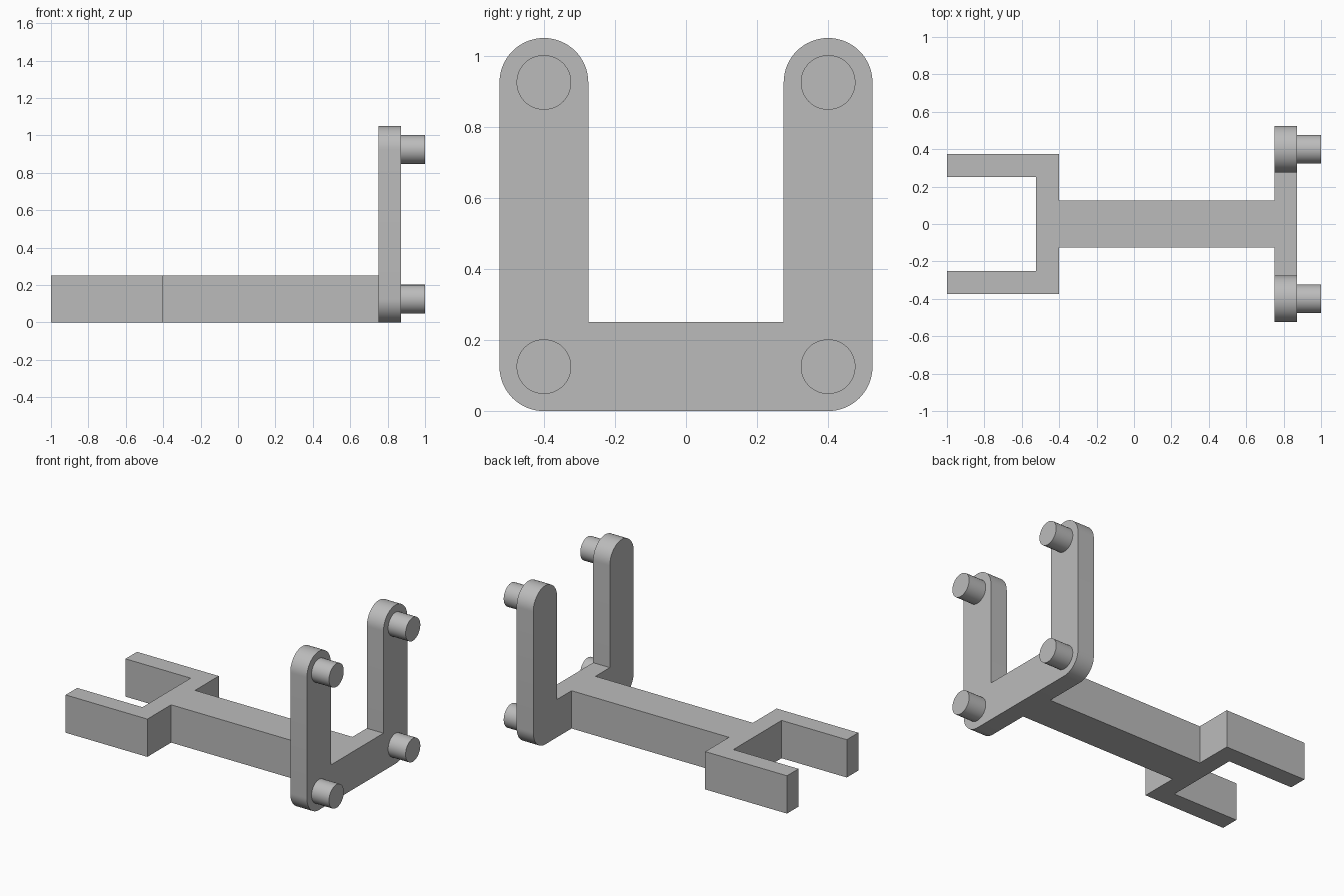
import bpy
import bmesh
from math import cos, sin, pi, radians
from mathutils import Vector

cube = bpy.data.objects.get("Cube")
if cube:
    bpy.data.objects.remove(cube, do_unlink=True)

grey = bpy.data.materials.new("plain grey")
grey.use_nodes = True
colour = (0.5, 0.5, 0.5, 1)
grey.diffuse_color = colour
grey.node_tree.nodes["Principled BSDF"].inputs["Base Color"].default_value = colour


def extrude(name, outline, depth):
    """Extrude a closed outline of 3D points along a depth vector."""
    bm = bmesh.new()
    face = bm.faces.new([bm.verts.new(p) for p in outline])
    top = bmesh.ops.extrude_face_region(bm, geom=[face])
    verts = [g for g in top["geom"] if isinstance(g, bmesh.types.BMVert)]
    bmesh.ops.translate(bm, verts=verts, vec=Vector(depth))
    bmesh.ops.recalc_face_normals(bm, faces=bm.faces)
    mesh = bpy.data.meshes.new(name)
    bm.to_mesh(mesh)
    bm.free()
    mesh.materials.append(grey)
    obj = bpy.data.objects.new(name, mesh)
    bpy.context.collection.objects.link(obj)
    bpy.ops.object.select_all(action="DESELECT")
    obj.select_set(True)
    bpy.context.view_layer.objects.active = obj
    bpy.ops.object.shade_smooth_by_angle(angle=radians(30))
    return obj


def arc(cy, cz, r, start, end, steps):
    angles = [radians(start + (end - start) * i / steps) for i in range(steps + 1)]
    return [(cy + r * cos(a), cz + r * sin(a)) for a in angles]


def mirrored(half):
    """Complete a half outline by reflecting its first coordinate."""
    return half + [(-a, b) for a, b in reversed(half)]


R, ARM_Y, LOW, HIGH = 0.125, 0.4, 0.125, 0.925
PLATE_X, PLATE_T = 0.75, 0.122

# Beam with the two-pronged fork, outlined from above
half = [(0.125, PLATE_X), (0.125, -0.402), (0.373, -0.402),
        (0.373, -1), (0.252, -1), (0.252, -0.523)]
extrude("forked_beam", [(x, y, 0) for y, x in mirrored(half)], (0, 0, 0.25))

# Upright U-shaped plate with rounded ends and lower corners
half = (arc(ARM_Y, LOW, R, -90, 0, 16) + arc(ARM_Y, HIGH, R, 0, 180, 32)
        + [(ARM_Y - R, 0.25)])
extrude("u_plate", [(PLATE_X, y, z) for y, z in mirrored(half)], (PLATE_T, 0, 0))

# Four round pegs
for side, y in (("left", ARM_Y), ("right", -ARM_Y)):
    for level, z in (("lower", LOW), ("upper", HIGH)):
        ring = arc(y, z, 0.077, 0, 360, 48)[:-1]
        x = PLATE_X + PLATE_T
        extrude(f"{level}_{side}_peg", [(x, a, b) for a, b in ring], (1 - x, 0, 0))
